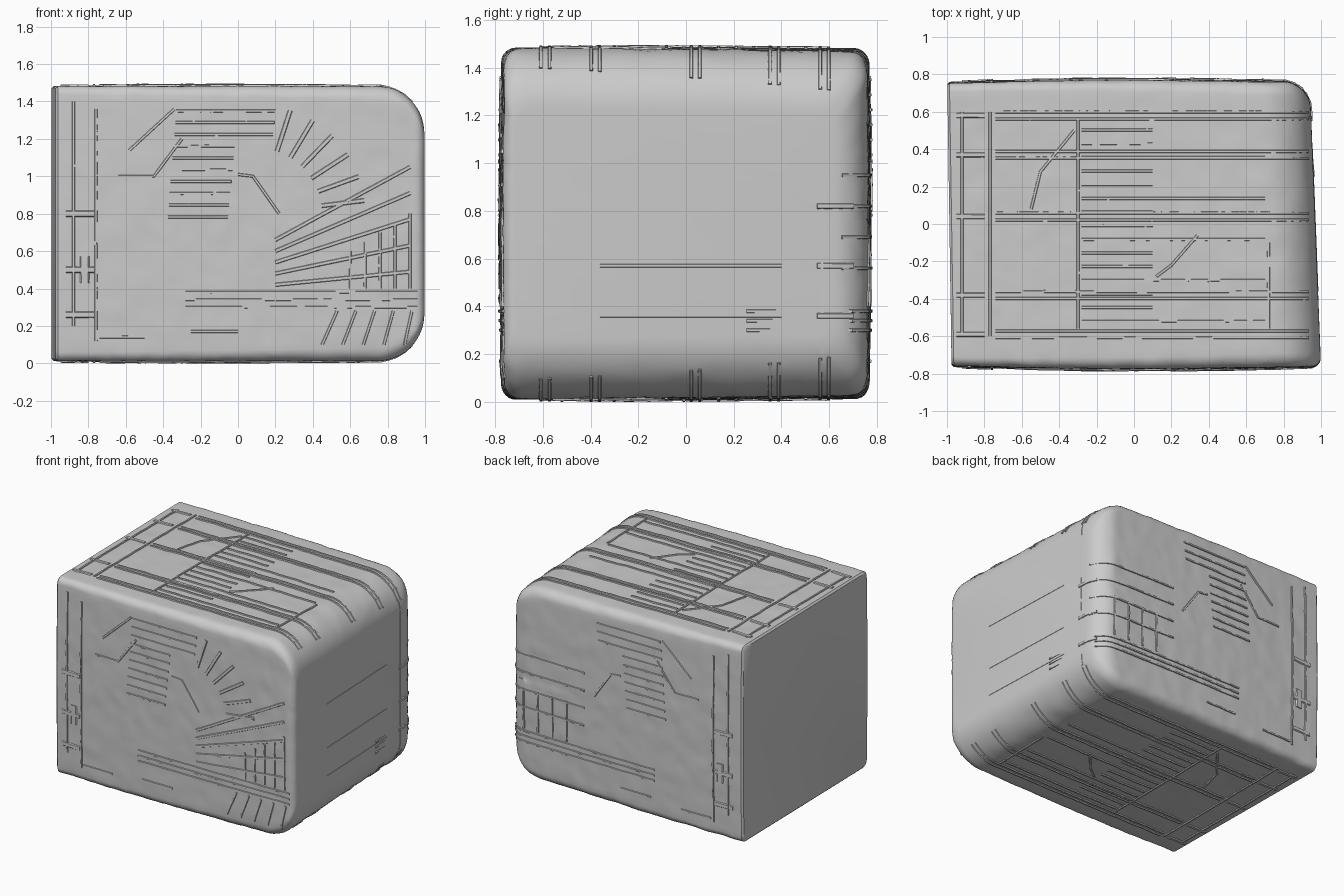
import bpy
import bmesh
import math
from mathutils import Vector, noise
from mathutils.bvhtree import BVHTree

cube = bpy.data.objects.get("Cube")
if cube:
    bpy.data.objects.remove(cube, do_unlink=True)

grey = bpy.data.materials.new("plain_grey")
grey.use_nodes = True
grey.diffuse_color = (0.6, 0.6, 0.6, 1)
shader = grey.node_tree.nodes["Principled BSDF"]
shader.inputs["Base Color"].default_value = grey.diffuse_color
shader.inputs["Roughness"].default_value = 0.7


def finish(name, bm, angle):
    """Turn a bmesh into a smooth shaded object."""
    bmesh.ops.recalc_face_normals(bm, faces=bm.faces)
    mesh = bpy.data.meshes.new(name)
    bm.to_mesh(mesh)
    bm.free()
    mesh.materials.append(grey)
    obj = bpy.data.objects.new(name, mesh)
    bpy.context.collection.objects.link(obj)
    bpy.ops.object.select_all(action='DESELECT')
    obj.select_set(True)
    bpy.context.view_layer.objects.active = obj
    bpy.ops.object.shade_smooth_by_angle(angle=math.radians(angle))
    return obj


# Body: rounded sections lofted along x, closing in at the right-hand end
START, END, END_RADIUS = -0.987, 0.97, 0.25


def inset(x, radius):
    reach = max(0, x - (END - radius))
    return radius - math.sqrt(max(0, radius * radius - reach * reach))


def outline(x, lip):
    """Rounded rectangle in y and z for one section."""
    front = -0.755 + inset(x, 0.05) + lip
    back = 0.75 - inset(x, 0.14) - lip
    low = 0.012 + inset(x, END_RADIUS) + lip
    high = 1.482 - inset(x, END_RADIUS) - lip
    radius = 0.045 + 0.03 * (x - START) / 2
    corners = [(back, high, -1, -1), (front, high, 1, -1),
               (front, low, 1, 1), (back, low, -1, 1)]
    ring = []
    for i, (y, z, sy, sz) in enumerate(corners):
        for k in range(7):
            a = math.radians(90 * i + 15 * k)
            ring.append((y + sy * radius + radius * math.cos(a),
                         z + sz * radius + radius * math.sin(a)))
        ny, nz, ty, tz = corners[(i + 1) % 4]
        ends = [(y + sy * radius, z) if i % 2 == 0 else (y, z + sz * radius),
                (ny + ty * radius, nz) if i % 2 == 0 else (ny, nz + tz * radius)]
        if i % 2 == 0:
            ends[0], ends[1] = ends[0], ends[1]
        for k in range(1, 36):
            f = k / 36
            ring.append(tuple(p + (q - p) * f for p, q in zip(*ends)))
    return ring


def bend(x, y, z):
    """Slight bulge, skew and wobble of the shell."""
    s = (x + 1) / 2
    along = max(0, 1 - x * x)
    tall = max(0, 1 - ((z - 0.75) / 0.75) ** 2)
    wide = max(0, 1 - (y / 0.75) ** 2)
    point = Vector((x, y, z))
    rough = 0.004 * noise.noise(point * 9) + 0.003 * noise.noise(point * 22)
    rough *= min(1, (x - START) * 12)
    out = Vector((0, y, z - 0.75)).normalized()
    point += out * rough
    point.y *= 1 + 0.022 * along + 0.012 * tall
    point.z += 0.008 * along * wide * (1 if z > 0.75 else -1)
    point.z -= 0.012 * s * (y + 0.75) * (1 if z > 0.75 else -1)
    point.x -= y * (0.015 + 0.025 * s)
    return point


stations = [(START, 0.012), (START + 0.012, 0)]
straight = END - END_RADIUS - START
stations += [(START + straight * k / 56, 0) for k in range(1, 57)]
stations += [(END - END_RADIUS + END_RADIUS * math.sin(math.pi / 2 * k / 14), 0)
             for k in range(1, 15)]
bm = bmesh.new()
loops = [[bm.verts.new(bend(x, y, z)) for y, z in outline(x, lip)]
         for x, lip in stations]
for a, b in zip(loops, loops[1:]):
    for i in range(len(a)):
        j = (i + 1) % len(a)
        bm.faces.new((a[i], a[j], b[j], b[i]))
bm.faces.new(loops[0])
bm.faces.new(loops[-1])
bmesh.ops.recalc_face_normals(bm, faces=bm.faces)
surface = BVHTree.FromBMesh(bm)
finish("shell_body", bm, 40)


# Ridges: thin raised strips laid along the shell
def cast(side, u, v):
    spots = {"front": ((u, -3, v), (0, 1, 0)), "back": ((u, 3, v), (0, -1, 0)),
             "top": ((u, v, 4), (0, 0, -1)), "bottom": ((u, v, -3), (0, 0, 1)),
             "end": ((3, u, v), (-1, 0, 0))}
    origin, ray = spots[side]
    return surface.ray_cast(Vector(origin), Vector(ray))[:2]


def ridge(bm, side, path, width=0.009, height=0.007):
    samples = []
    for (u0, v0), (u1, v1) in zip(path, path[1:]):
        count = max(2, int(math.hypot(u1 - u0, v1 - v0) / 0.04))
        for k in range(count + 1):
            f = k / count
            hit = cast(side, u0 + (u1 - u0) * f, v0 + (v1 - v0) * f)
            if hit[0] and (not samples or (hit[0] - samples[-1][0]).length > 0.001):
                samples.append(hit)
    rows = []
    for i, (p, n) in enumerate(samples):
        run = samples[min(i + 1, len(samples) - 1)][0] - samples[max(i - 1, 0)][0]
        across = run.cross(n).normalized() * width
        rows.append([bm.verts.new(q) for q in (
            p - across - n * 0.005, p - across * 0.6 + n * height,
            p + across * 0.6 + n * height, p + across - n * 0.005)])
    for a, b in zip(rows, rows[1:]):
        for i in range(4):
            j = (i + 1) % 4
            bm.faces.new((a[i], a[j], b[j], b[i]))
    if rows:
        bm.faces.new(rows[0])
        bm.faces.new(rows[-1])


def level(bm, side, v, start, stop, **size):
    ridge(bm, side, [(start, v), (stop, v)], **size)


def upright(bm, side, u, start, stop, **size):
    ridge(bm, side, [(u, start), (u, stop)], **size)


# Long walls: border, clips, vent slats and slanted folds
for side in ("front", "back"):
    bm = bmesh.new()
    upright(bm, side, -0.88, 0.2, 1.4)
    upright(bm, side, -0.76, 0.12, 1.36)
    for v in (0.26, 0.5, 0.8):
        level(bm, side, v, -0.92, -0.77, width=0.02)
    upright(bm, side, -0.82, 0.43, 0.57, width=0.03)
    level(bm, side, 0.14, -0.74, -0.5)
    for k in range(10):
        level(bm, side, 1.35 - k * 0.063, -0.33 - 0.005 * k, (0.2 if k < 3 else 0) - 0.006 * k)
    ridge(bm, side, [(-0.34, 1.36), (-0.58, 1.14)])
    ridge(bm, side, [(-0.3, 1.2), (-0.45, 1), (-0.64, 1)])
    ridge(bm, side, [(0, 1.01), (0.08, 1), (0.22, 0.8)])
    for v in (0.3, 0.34, 0.38):
        level(bm, side, v, -0.28, 0.96)
    level(bm, side, 0.17, -0.25, 0)
    if side == "front":
        # Fan of rays and the lattice beside it
        for k in range(5):
            ridge(bm, side, [(0.2, 0.66 - 0.06 * k), (0.92, 1.05 - 0.14 * k)], width=0.012)
        for k in range(6):
            a = math.radians(72 - 13 * k)
            ridge(bm, side, [(0.1 + r * math.cos(a), 0.8 + r * math.sin(a))
                             for r in (0.35, 0.58)], width=0.014)
        for k in range(5):
            upright(bm, side, 0.6 + 0.08 * k, 0.4, 0.6 + 0.05 * k)
            ridge(bm, side, [(0.45 + 0.11 * k, 0.1), (0.53 + 0.1 * k, 0.28)])
    else:
        for k in range(4):
            level(bm, side, 0.56 + 0.13 * k, 0.3, 0.94)
            upright(bm, side, 0.45 + 0.12 * k, 0.4, 0.7)
    finish(side + "_ridges", bm, 30)

# Top and underside: border, full-length ribs and slats
for side in ("top", "bottom"):
    bm = bmesh.new()
    for u in (-0.92, -0.77):
        upright(bm, side, u, -0.6, 0.6)
    for v in (-0.59, -0.38, 0.04, 0.37, 0.58):
        for gap in (-0.018, 0.018):
            level(bm, side, v + gap, -0.74, 0.93)
        level(bm, side, v, -0.95, -0.8, width=0.016)
    for k in range(15):
        level(bm, side, -0.52 + 0.073 * k, -0.28, 0.1 if k % 3 else 0.7)
    upright(bm, side, -0.3, -0.56, 0.56)
    upright(bm, side, 0.72, -0.56, -0.1)
    ridge(bm, side, [(-0.32, 0.5), (-0.5, 0.28), (-0.55, 0.08)])
    ridge(bm, side, [(0.12, -0.28), (0.2, -0.22), (0.34, -0.06)])
    finish(side + "_ridges", bm, 30)

# Rounded end: faint seams and edge clips
bm = bmesh.new()
for v in (0.36, 0.57, 0.9):
    level(bm, "end", v, -0.36, 0.4, height=0.002)
for v in (0.36, 0.57, 0.82):
    level(bm, "end", v, 0.55, 0.7, width=0.014)
upright(bm, "end", 0.57, 0.2, 1.3, height=0.003)
finish("end_seams", bm, 30)
